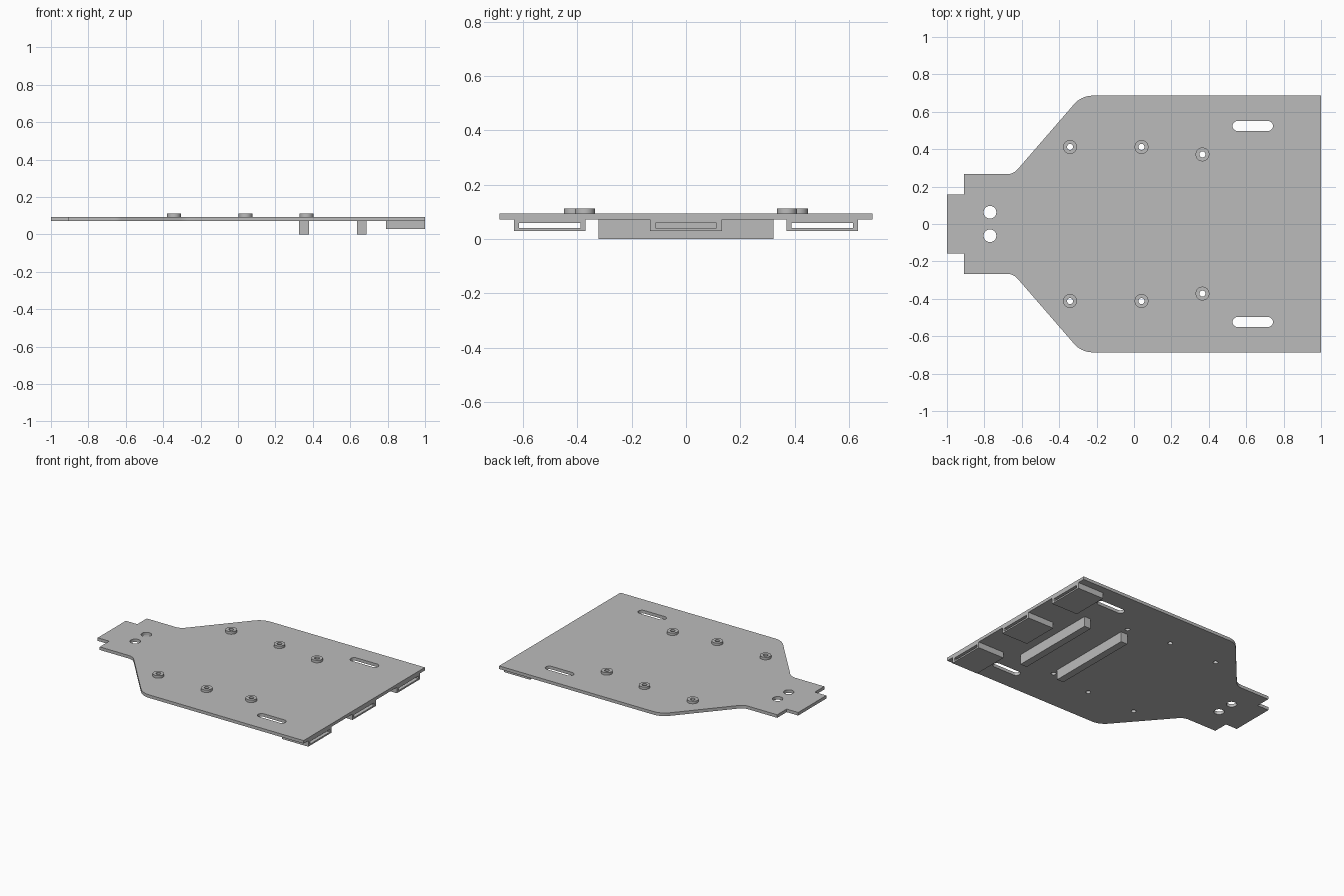
import bpy
import bmesh
from math import cos, sin, pi, tan
from mathutils import Vector, Matrix

cube = bpy.data.objects.get("Cube")
if cube:
    bpy.data.objects.remove(cube, do_unlink=True)

grey = bpy.data.materials.new("plain_grey")
grey.use_nodes = True
colour = (0.5, 0.5, 0.5, 1)
grey.diffuse_color = colour
grey.node_tree.nodes["Principled BSDF"].inputs["Base Color"].default_value = colour

PLATE_BOTTOM, PLATE_TOP, BOSS_TOP = 0.072, 0.094, 0.112


def slab(name, loops, z0, z1, matrix=None):
    """Extrude a closed outline with holes from z0 to z1."""
    curve = bpy.data.curves.new(name, 'CURVE')
    curve.dimensions = '2D'
    curve.fill_mode = 'BOTH'
    curve.extrude = (z1 - z0) / 2
    for loop in loops:
        spline = curve.splines.new('POLY')
        spline.points.add(len(loop) - 1)
        for point, (x, y) in zip(spline.points, loop):
            point.co = (x, y, 0, 1)
        spline.use_cyclic_u = True
    temp = bpy.data.objects.new(name + "_outline", curve)
    bpy.context.collection.objects.link(temp)
    mesh = bpy.data.meshes.new_from_object(
        temp.evaluated_get(bpy.context.evaluated_depsgraph_get()))
    bpy.data.objects.remove(temp, do_unlink=True)
    bpy.data.curves.remove(curve)

    bm = bmesh.new()
    bm.from_mesh(mesh)
    bmesh.ops.remove_doubles(bm, verts=bm.verts, dist=0.0001)
    bmesh.ops.translate(bm, verts=bm.verts, vec=(0, 0, (z0 + z1) / 2))
    if matrix:
        bm.transform(matrix)
    bmesh.ops.recalc_face_normals(bm, faces=bm.faces)
    bm.to_mesh(mesh)
    bm.free()
    mesh.name = name
    mesh.materials.clear()
    mesh.materials.append(grey)
    obj = bpy.data.objects.new(name, mesh)
    bpy.context.collection.objects.link(obj)
    bpy.ops.object.select_all(action='DESELECT')
    obj.select_set(True)
    bpy.context.view_layer.objects.active = obj
    bpy.ops.object.shade_smooth_by_angle(angle=pi / 6)
    return obj


def rect(x0, x1, y0, y1):
    return [(x0, y0), (x1, y0), (x1, y1), (x0, y1)]


def circle(x, y, r, n=32):
    return [(x + r * cos(2 * pi * i / n), y + r * sin(2 * pi * i / n)) for i in range(n)]


def slot(x0, x1, y, r, n=12):
    right = [(x1 - r + r * sin(pi * i / n), y - r * cos(pi * i / n)) for i in range(n + 1)]
    left = [(x0 + r - r * sin(pi * i / n), y + r * cos(pi * i / n)) for i in range(n + 1)]
    return right + left


def fillet(before, corner, after, radius, n=10):
    """Points of a round corner."""
    a, c, b = Vector(before), Vector(corner), Vector(after)
    u, v = (a - c).normalized(), (b - c).normalized()
    half = u.angle(v) / 2
    centre = c + (u + v).normalized() * radius / sin(half)
    start = c + u * radius / tan(half) - centre
    end = c + v * radius / tan(half) - centre
    sweep = start.angle_signed(end)
    return [tuple(centre + Matrix.Rotation(-sweep * i / n, 2) @ start) for i in range(n + 1)]


# Plate outline: stepped tail, rounded shoulders, square end
neck, shoulder = (-0.645, 0.266), (-0.281, 0.686)
half = [(-1, 0.159), (-0.909, 0.159), (-0.909, 0.266)]
half += fillet(half[-1], neck, shoulder, 0.08)
half += fillet(neck, shoulder, (1, 0.686), 0.13)
half.append((1, 0.686))
outline = half + [(x, -y) for x, y in reversed(half)]

# Openings through the plate
bosses = [(x, s * y) for x, y in ((-0.342, 0.412), (0.04, 0.412), (0.366, 0.372))
          for s in (1, -1)]
openings = [circle(x, y, 0.016) for x, y in bosses]
for s in (1, -1):
    openings.append(circle(-0.77, s * 0.063, 0.034))
    openings.append(slot(0.527, 0.743, s * 0.524, 0.027))
slab("base_plate", [outline] + openings, PLATE_BOTTOM, PLATE_TOP)

# Ring bosses on top
for i, (x, y) in enumerate(bosses):
    slab(f"mounting_boss_{i + 1}", [circle(x, y, 0.037), circle(x, y, 0.016)],
         PLATE_TOP, BOSS_TOP)

# Cross bars underneath
for name, x in (("inner_cross_bar", 0.353), ("outer_cross_bar", 0.661)):
    slab(name, [rect(x - 0.026, x + 0.026, -0.322, 0.322)], 0, PLATE_BOTTOM)

# Flat strap sleeves under the square end: profile in y and z, run along x
to_x = Matrix(((0, 0, 1, 0), (1, 0, 0, 0), (0, 1, 0, 0), (0, 0, 0, 1)))
for name, y in (("right_sleeve", -0.501), ("middle_sleeve", 0), ("left_sleeve", 0.501)):
    slab(name, [rect(y - 0.132, y + 0.132, 0.03, PLATE_BOTTOM),
                rect(y - 0.113, y + 0.113, 0.041, 0.06)], 0.792, 1, to_x)
